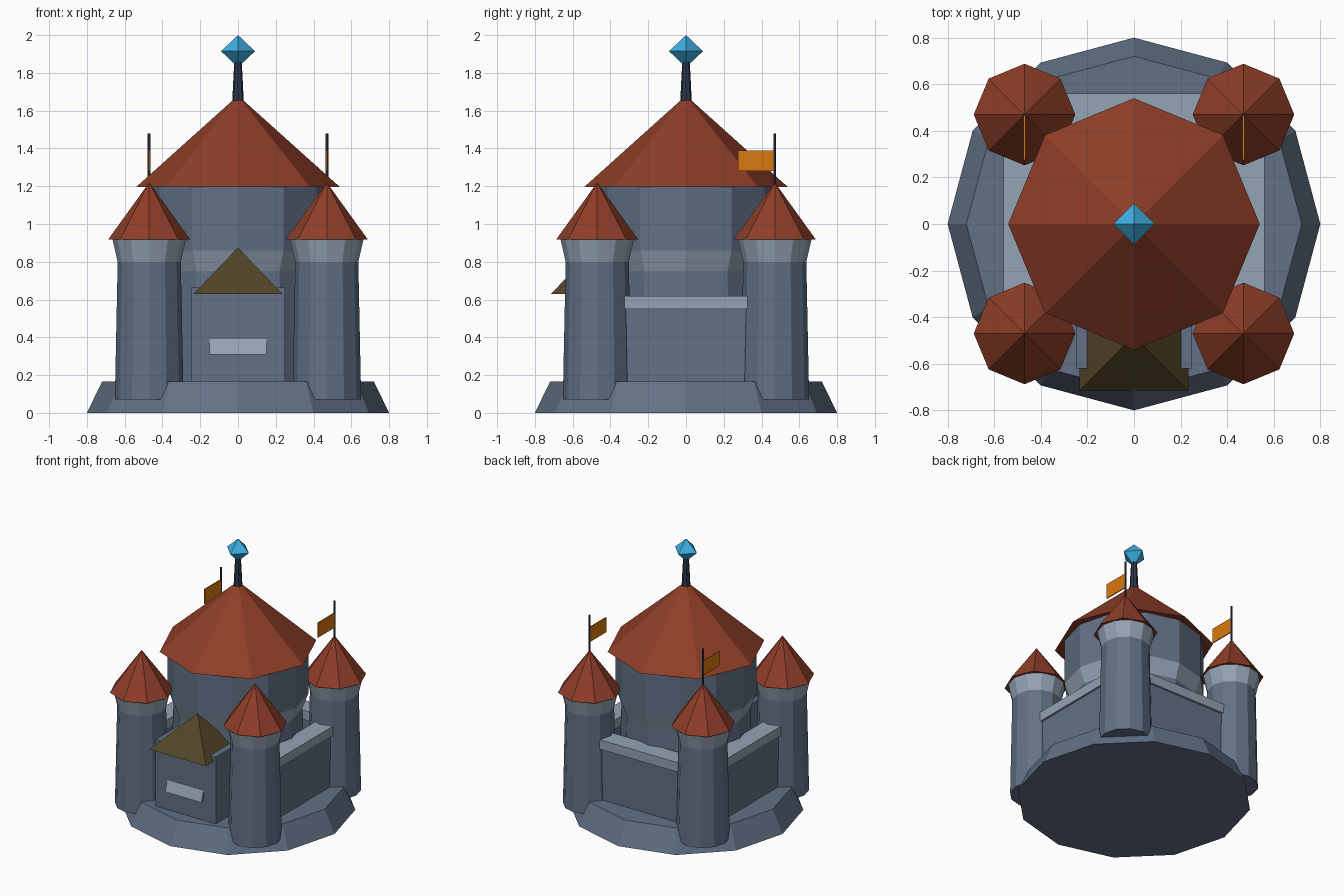
import bpy, bmesh
from math import cos, sin, pi

if "Cube" in bpy.data.objects:
    bpy.data.objects.remove(bpy.data.objects["Cube"])


def material(name, rgb):
    lin = [(c / 255 / 12.92) if c < 11 else ((c / 255 + 0.055) / 1.055) ** 2.4 for c in rgb]
    m = bpy.data.materials.new(name)
    m.diffuse_color = (*lin, 1)
    m.use_nodes = True
    m.node_tree.nodes["Principled BSDF"].inputs["Base Color"].default_value = m.diffuse_color
    return m


STONE = material("slate stone", (98, 113, 134))
TRIM = material("pale stone", (148, 163, 180))
TILE = material("red roof tile", (143, 62, 40))
WOOD = material("brown gate roof", (82, 68, 38))
IRON = material("dark iron", (45, 57, 74))
GEM = material("blue crystal", (62, 176, 228))
CLOTH = material("orange cloth", (217, 121, 14))


def finish(name, bm, mats):
    bmesh.ops.recalc_face_normals(bm, faces=bm.faces[:])
    me = bpy.data.meshes.new(name)
    bm.to_mesh(me)
    bm.free()
    for m in mats:
        me.materials.append(m)
    ob = bpy.data.objects.new(name, me)
    bpy.context.collection.objects.link(ob)
    return ob


def lathe(name, profile, sides, mats, at=(0, 0), turn=0.0, bands=None):
    """Faceted solid of revolution from (radius, z) points; zero radius makes a tip."""
    bm = bmesh.new()
    rings = []
    for r, z in profile:
        n = 1 if r == 0 else sides
        rings.append([bm.verts.new((at[0] + r * cos(2 * pi * i / sides + turn),
                                    at[1] + r * sin(2 * pi * i / sides + turn), z))
                      for i in range(n)])
    for k, (a, b) in enumerate(zip(rings, rings[1:])):
        for i in range(sides):
            j = (i + 1) % sides
            loop = [a[i % len(a)], a[j % len(a)], b[j % len(b)], b[i % len(b)]]
            f = bm.faces.new(list(dict.fromkeys(loop)))
            f.material_index = bands[k] if bands else 0
    for ring in (rings[0], rings[-1]):
        if len(ring) > 1:
            bm.faces.new(ring)
    return finish(name, bm, mats)


def box(name, lo, hi, mat):
    bm = bmesh.new()
    bmesh.ops.create_cube(bm, size=1)
    for v in bm.verts:
        v.co = [(l + h) / 2 + c * (h - l) for l, h, c in zip(lo, hi, v.co)]
    return finish(name, bm, [mat])


# Base plinth
lathe("base", [(0.80, 0), (0.72, 0.165)], 12, [STONE])

# Central keep with flared pale corbel, roof, spire and crystal
lathe("keep", [(0.46, 0.15), (0.44, 0.75), (0.48, 0.86), (0.48, 1.2)], 12,
      [STONE, TRIM], bands=[0, 1, 0])
lathe("keep_roof", [(0.54, 1.195), (0, 1.68)], 8, [TILE])
lathe("spire", [(0.032, 1.62), (0.02, 1.86)], 8, [IRON])
lathe("crystal", [(0, 1.83), (0.09, 1.915), (0, 2.0)], 4, [GEM])

# Corner towers; the back pair carry flags
for sx, side in ((-1, "left"), (1, "right")):
    for sy, end in ((-1, "front"), (1, "back")):
        c = (0.47 * sx, 0.47 * sy)
        tag = f"{end}_{side}"
        lathe("tower_" + tag, [(0.182, 0.07), (0.167, 0.8), (0.195, 0.92)], 12,
              [STONE, TRIM], at=c, bands=[0, 1])
        lathe("tower_roof_" + tag, [(0.218, 0.917), (0, 1.22)], 8, [TILE], at=c)
        if sy > 0:
            lathe("flag_pole_" + side, [(0.008, 1.17), (0.008, 1.48)], 6, [IRON], at=c)
            box("flag_" + side, (c[0] - 0.004, 0.275, 1.28), (c[0] + 0.004, 0.465, 1.39), CLOTH)

# Curtain walls with pale caps on left, right and back
for sx, side in ((-1, "left"), (1, "right")):
    for name, i, o, z0, z1, m in (("wall_", 0.44, 0.545, 0.15, 0.56, STONE),
                                  ("wall_cap_", 0.42, 0.56, 0.55, 0.62, TRIM)):
        xs = sorted((i * sx, o * sx))
        box(name + side, (xs[0], -0.42, z0), (xs[1], 0.42, z1), m)
box("wall_back", (-0.42, 0.44, 0.15), (0.42, 0.545, 0.56), STONE)
box("wall_cap_back", (-0.42, 0.42, 0.55), (0.42, 0.56, 0.62), TRIM)

# Gatehouse with pyramid roof
box("gatehouse", (-0.25, -0.62, 0.15), (0.25, -0.36, 0.665), STONE)
lathe("gatehouse_roof", [(0.235 * 2 ** 0.5, 0.63), (0, 0.875)], 4, [WOOD],
      at=(0, -0.48), turn=pi / 4)

# Sloping pale ledge on the gatehouse front
ledge = box("gate_ledge", (-0.15, -0.65, 0.31), (0.15, -0.61, 0.39), TRIM)
for v in ledge.data.vertices:
    if v.co.z > 0.35 and v.co.y < -0.63:
        v.co.y = -0.622
